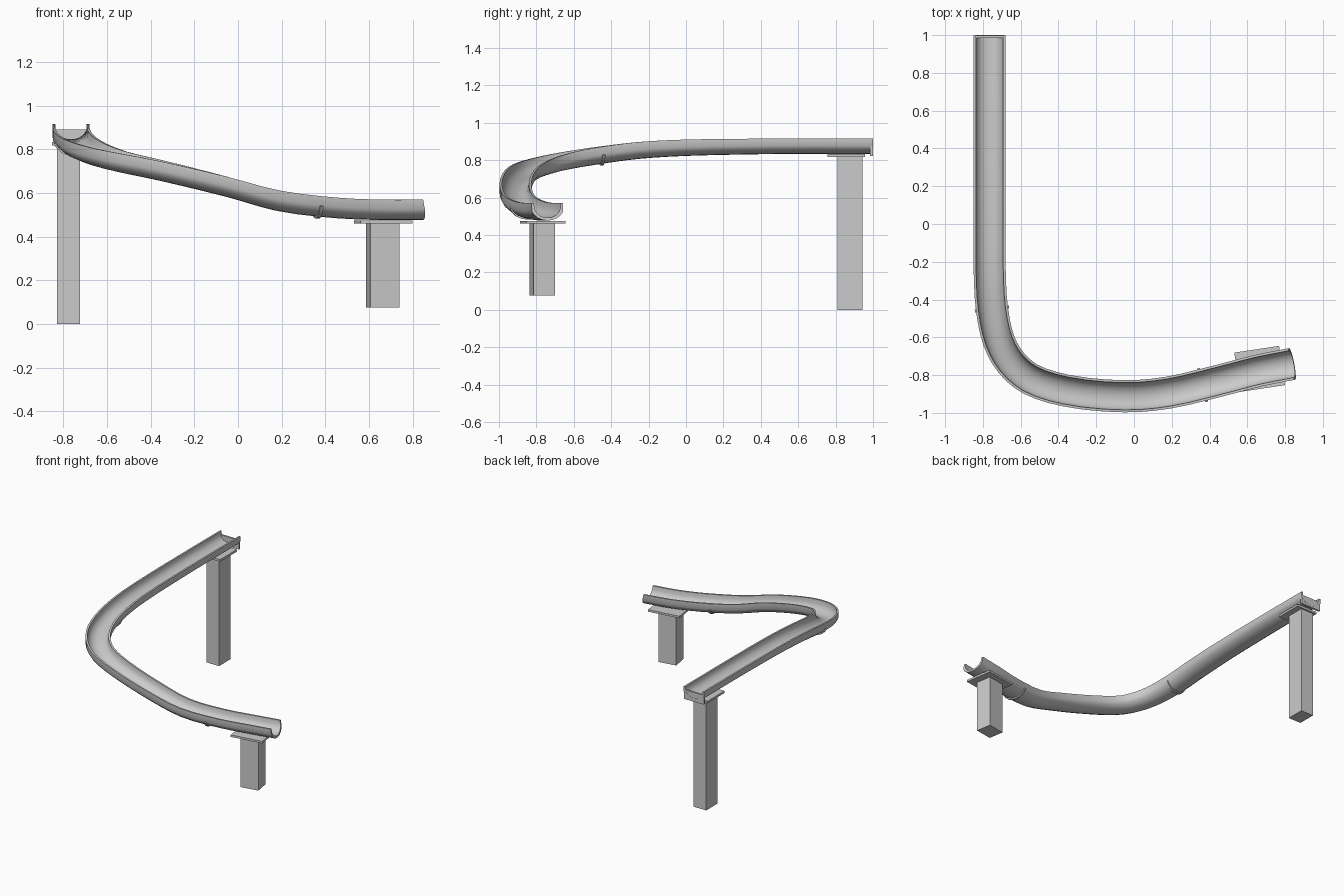
import bpy, bmesh, math
from mathutils import Vector, Matrix

if "Cube" in bpy.data.objects:
    bpy.data.objects.remove(bpy.data.objects["Cube"])

# Centre line of the chute: x, y, height of the rim
KEYS = [Vector(p) for p in [
    (-.765, 1, .915), (-.765, .5, .915), (-.765, 0, .91), (-.764, -.25, .897),
    (-.752, -.45, .873), (-.715, -.62, .845), (-.65, -.735, .818),
    (-.55, -.82, .79), (-.36, -.882, .75), (-.05, -.912, .675),
    (.18, -.893, .611), (.45, -.83, .578), (.65, -.778, .57), (.832, -.742, .57)]]

# Half cross-sections: sideways offset, depth below the rim
OUTER = [(.085, 0), (.085, -.043), (.074, -.062), (.052, -.08), (.026, -.09), (0, -.093)]
INNER = [(.072, 0), (.07, -.03), (.06, -.05), (.042, -.067), (.02, -.076), (0, -.078)]


def mirrored(half):
    return half + [(-u, d) for u, d in reversed(half[:-1])]


CHUTE = mirrored(OUTER) + mirrored(INNER)[::-1]
COLLAR = (mirrored([(u * 1.07, d * 1.1) for u, d in OUTER[1:]])
          + mirrored([(u * .97, d * .97) for u, d in OUTER[1:]])[::-1])


def smooth_path(keys, steps=3):
    pts = [2 * keys[0] - keys[1]] + keys + [2 * keys[-1] - keys[-2]]
    out = []
    for a, b, c, d in zip(pts, pts[1:], pts[2:], pts[3:]):
        # centripetal spacing keeps uneven keys free of overshoot
        t0 = 0
        t1 = (b - a).length ** .5
        t2 = t1 + (c - b).length ** .5
        t3 = t2 + (d - c).length ** .5
        for i in range(steps):
            t = t1 + (t2 - t1) * i / steps
            p = a.lerp(b, (t - t0) / (t1 - t0))
            q = b.lerp(c, (t - t1) / (t2 - t1))
            r = c.lerp(d, (t - t2) / (t3 - t2))
            p, q = p.lerp(q, (t - t0) / (t2 - t0)), q.lerp(r, (t - t1) / (t3 - t1))
            out.append(p.lerp(q, (t - t1) / (t2 - t1)))
    return out + [keys[-1]]


def finish(name, bm):
    bmesh.ops.recalc_face_normals(bm, faces=bm.faces)
    mesh = bpy.data.meshes.new(name)
    bm.to_mesh(mesh)
    bm.free()
    ob = bpy.data.objects.new(name, mesh)
    bpy.context.collection.objects.link(ob)
    return ob


def sweep(name, path, section, end_slant=0):
    bm = bmesh.new()
    rings = []
    n = len(section)
    for i, p in enumerate(path):
        t = path[min(i + 1, len(path) - 1)] - path[max(i - 1, 0)]
        t.z = 0
        t.normalize()
        side = Vector((-t.y, t.x, 0))
        depth = 1 - .12 * max(0, min(1, p.y + .5))   # shallower at the top run
        slant = end_slant if i == len(path) - 1 else 0
        rings.append([bm.verts.new(p + side * u + Vector((0, 0, d * depth)) - t * d * slant)
                      for u, d in section])
    for a, b in zip(rings, rings[1:]):
        for j in range(n):
            k = (j + 1) % n
            bm.faces.new((a[j], a[k], b[k], b[j]))
    for r in (rings[0], rings[-1]):
        for j in range(n // 2 - 1):
            bm.faces.new((r[j], r[j + 1], r[n - 2 - j], r[n - 1 - j]))
    ob = finish(name, bm)
    bpy.context.view_layer.objects.active = ob
    ob.select_set(True)
    bpy.ops.object.shade_smooth_by_angle(angle=math.radians(35))
    ob.select_set(False)
    return ob


def box(name, centre, size, angle=0):
    bm = bmesh.new()
    bmesh.ops.create_cube(bm, size=1, matrix=Matrix.Translation(centre)
                          @ Matrix.Rotation(math.radians(angle), 4, 'Z')
                          @ Matrix.Diagonal((*size, 1)))
    return finish(name, bm)


# Chute
path = smooth_path(KEYS)
sweep("chute", path, CHUTE, end_slant=.18)

# Joint collars under the chute
for name, key in (("upper_joint", lambda p: abs(p.y + .42) + abs(p.x + .755)),
                  ("lower_joint", lambda p: abs(p.x - .32))):
    i = min(range(1, len(path) - 1), key=lambda i: key(path[i]))
    t = (path[i + 1] - path[i - 1]).normalized() * .008
    sweep(name, [path[i] - t, path[i] + t], COLLAR)

# End wall at the top of the chute
box("end_wall", (-.765, .992, .856), (.165, .014, .07))

# Supports: post and bearing plate
box("upper_plate", (-.765, .857, .825), (.172, .2, .016))
box("upper_post", (-.777, .877, .41), (.105, .135, .82))
box("lower_plate", (.665, -.767, .468), (.24, .21, .015), 8.5)
box("lower_post", (.663, -.768, .268), (.135, .117, .386), 9.5)
